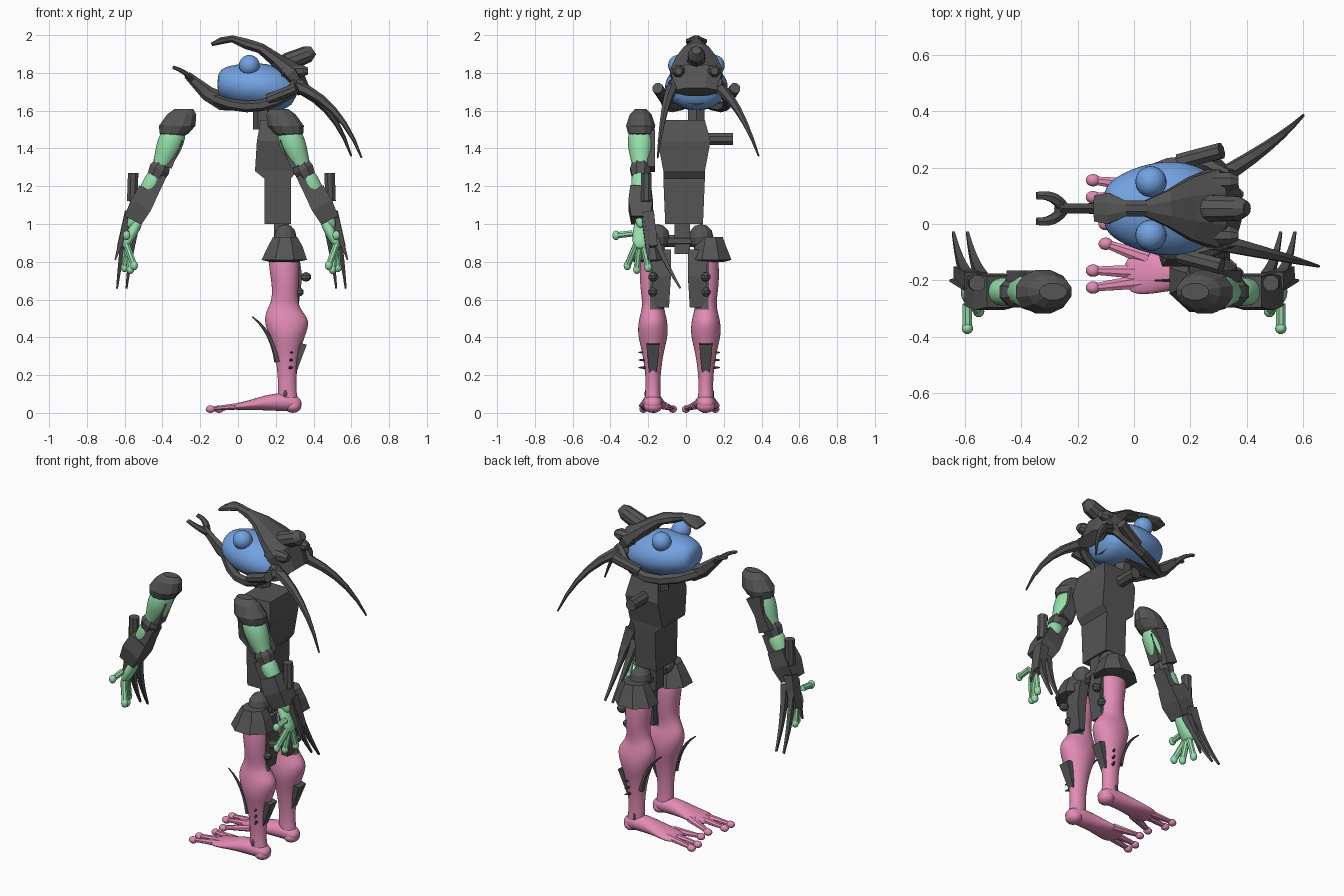
import bpy, bmesh, math
from mathutils import Vector

cube = bpy.data.objects.get("Cube")
if cube:
    bpy.data.objects.remove(cube)


def material(name, *color):
    mat = bpy.data.materials.new(name)
    mat.use_nodes = True
    mat.diffuse_color = (*color, 1)
    shader = mat.node_tree.nodes["Principled BSDF"]
    shader.inputs["Base Color"].default_value = (*color, 1)
    return mat


DARK = material("charcoal armour", .09, .09, .09)
BLUE = material("blue skin", .17, .36, .75)
PINK = material("pink skin", .76, .26, .46)
GREEN = material("green skin", .3, .74, .4)

# Centre planes of the head, torso, arm and leg
HEAD_Y, TORSO_Y, ARM_Y, LEG_Y = .055, -.01, -.24, -.175

# Mirror settings: axis index, sum of the two coordinates, name prefixes
ARMS = (0, -.07, "left_", "right_")
LEGS = (1, -.07, "front_", "back_")
HEAD = (1, HEAD_Y * 2, "front_", "back_")


def finish(name, bm, mats, smooth, subdiv, mirror):
    """Turn a bmesh into an object, plus a mirrored twin where asked."""
    for twin in range(2 if mirror else 1):
        if twin:
            axis, total = mirror[:2]
            for v in bm.verts:
                v.co[axis] = total - v.co[axis]
        bmesh.ops.recalc_face_normals(bm, faces=bm.faces)
        title = mirror[2 + twin] + name if mirror else name
        mesh = bpy.data.meshes.new(title)
        bm.to_mesh(mesh)
        for mat in mats:
            mesh.materials.append(mat)
        for poly in mesh.polygons:
            poly.use_smooth = smooth
        obj = bpy.data.objects.new(title, mesh)
        bpy.context.collection.objects.link(obj)
        if subdiv:
            modifier = obj.modifiers.new("Smooth surface", "SUBSURF")
            modifier.levels = modifier.render_levels = subdiv
    bm.free()


def skin(name, centres, radii, mat=DARK, sides=8, mirror=None, subdiv=0,
         upright=False, rule=None):
    """Skin elliptical rings that follow a path of centres."""
    bm = bmesh.new()
    grow = math.sqrt(2) if sides == 4 else 1
    rings = []
    for i, (centre, (wide, deep)) in enumerate(zip(centres, radii)):
        before, after = centres[max(i - 1, 0)], centres[min(i + 1, len(centres) - 1)]
        along = Vector((0, 0, 1)) if upright else (after - before).normalized()
        reference = Vector((1, 0, 0)) if abs(along.y) > .9 else Vector((0, 1, 0))
        u = reference.cross(along).normalized()
        v = along.cross(u)
        ring = []
        for k in range(sides):
            angle = math.tau * (k + .5) / sides
            offset = v * math.cos(angle) * wide + u * math.sin(angle) * deep
            ring.append(bm.verts.new(centre + offset * grow))
        rings.append(ring)
    for low, high in zip(rings, rings[1:]):
        for k in range(sides):
            n = (k + 1) % sides
            bm.faces.new((low[k], low[n], high[n], high[k]))
    bm.faces.new(rings[0])
    bm.faces.new(rings[-1])
    if rule:
        for face in bm.faces:
            face.material_index = int(rule(face.calc_center_median()))
    finish(name, bm, [mat, DARK] if rule else [mat], subdiv > 0, subdiv, mirror)


def loft(name, y, rows, **options):
    """Rings in one upright plane, given as x, z, width and optional depth."""
    centres = [Vector((row[0], y, row[1])) for row in rows]
    skin(name, centres, [(row[2], row[-1]) for row in rows], **options)


def arm_loft(name, rows, shift=0, y=ARM_Y, **options):
    """Rings on the bent arm line, given as z, width and optional depth."""
    def line(z):
        return .34 + shift + (1.3 - z) * (.4 if z > 1.3 else .52)
    loft(name, y, [(line(row[0]), *row) for row in rows], mirror=ARMS, **options)


def horn(name, start, end, radius, tip=None, bend=None, flat=1, **options):
    """Tapered rod, curved toward the bend point when one is given."""
    start, end = Vector(start), Vector(end)
    middle = Vector(bend) if bend else (start + end) / 2
    tip = radius if tip is None else tip
    steps = 6 if bend else 1
    centres, radii = [], []
    for i in range(steps + 1):
        t = i / steps
        centres.append(start.lerp(middle, t).lerp(middle.lerp(end, t), t))
        r = radius + (tip - radius) * t
        radii.append((r, r * flat))
    skin(name, centres, radii, **options)


def ball(name, centre, radii, mat=DARK, segments=16, mirror=None):
    bm = bmesh.new()
    bmesh.ops.create_uvsphere(bm, u_segments=segments, v_segments=segments // 2, radius=1)
    for v in bm.verts:
        v.co = Vector(c + a * r for c, a, r in zip(centre, v.co, radii))
    finish(name, bm, [mat], mat != DARK, 0, mirror)


# Torso, neck and pelvis
loft("torso", TORSO_Y, [(.21, 1, .1, .07), (.21, 1.24, .11, .07), (.2, 1.28, .11),
                        (.21, 1.44, .14, .11), (.21, 1.55, .11, .09)],
     sides=4, upright=True)
horn("shoulder_peg", (.2, .1, 1.45), (.2, .25, 1.45), .035)
horn("neck", (.13, HEAD_Y, 1.5), (.13, HEAD_Y, 1.7), .05, sides=6)
horn("pelvis", (.23, -.02, .84), (.23, -.02, 1.02), .04, sides=4)
horn("hip_bar", (.24, LEG_Y, .91), (.24, .1, .91), .035)

# Head and eyes
loft("skull", HEAD_Y, [(-.11, 1.75, .06, .05), (-.08, 1.75, .11, .09), (.02, 1.735, .16, .12),
                       (.13, 1.73, .18, .13), (.23, 1.71, .16, .12), (.31, 1.67, .1, .07)],
     mat=BLUE, sides=12, subdiv=2)
ball("eye", (.06, -.04, 1.84), (.055, .055, .055), BLUE, 24, HEAD)

# Helmet: crest with a flared front, hood and jaw with a forked chin
loft("crest_hood", HEAD_Y, [(-.14, 1.95, .05, .01), (-.09, 1.97, .06, .02), (-.03, 1.98, .03, .02),
                            (.04, 1.955, .03), (.12, 1.93, .07, .03), (.2, 1.87, .12, .04),
                            (.28, 1.8, .15, .07), (.35, 1.7, .12, .04)])
horn("cheek_guard", (.34, -.06, 1.75), (-.12, .05, 1.66), .025,
     bend=(.14, -.2, 1.55), flat=1.2, sides=6, mirror=HEAD)
loft("chin_blade", HEAD_Y, [(.02, 1.63, .05, .03), (-.08, 1.65, .03, .05),
                            (-.16, 1.69, .02, .04), (-.27, 1.79, .02)], sides=6)
horn("chin_fork", (-.25, HEAD_Y, 1.77), (-.345, .01, 1.83), .025, .015,
     bend=(-.28, 0, 1.81), flat=.6, sides=6, mirror=HEAD)
loft("jaw_underside", HEAD_Y, [(-.02, 1.63, .06, .02), (.14, 1.62, .08, .02),
                               (.28, 1.65, .05, .02)], sides=6)
for x in (-.02, .01):
    horn("chin_pipe", (x, HEAD_Y, 1.66), (x, HEAD_Y, 1.6), .01)
horn("cheek_pipe", (.16, -.11, 1.66), (.31, -.15, 1.72), .03, mirror=HEAD)

# Rear horns and whip feelers
loft("top_horn", HEAD_Y, [(.22, 1.82, .05), (.27, 1.86, .05), (.37, 1.9, .045),
                          (.4, 1.92, .025)], sides=10)
loft("side_horn", -.04, [(.23, 1.81, .035), (.34, 1.81, .035), (.37, 1.81, .02)], mirror=HEAD)
horn("front_feeler", (.28, -.06, 1.74), (.655, -.15, 1.35), .035, .005,
     bend=(.54, -.12, 1.66), sides=6)
horn("back_feeler", (.28, .15, 1.74), (.6, .385, 1.36), .035, .005,
     bend=(.5, .28, 1.66), sides=6)

# Upper arms
arm_loft("shoulder_pad", [(1.61, .03, .05), (1.58, .06, .08), (1.52, .08, .1),
                          (1.48, .07, .08), (1.45, .04)], sides=12, upright=True)
arm_loft("upper_arm", [(1.53, .05), (1.46, .075), (1.39, .07), (1.32, .05), (1.26, .04)],
         mat=GREEN, sides=10, subdiv=2)
arm_loft("inner_brace", [(1.48, .02, .05), (1.38, .02, .03), (1.29, .02, .04)],
         y=-.185, sides=4)
arm_loft("rear_brace", [(1.45, .04, .02), (1.3, .04, .02)], shift=-.04, sides=4)
arm_loft("elbow_guard", [(1.34, .04), (1.29, .06), (1.25, .05)])

# Forearms
arm_loft("forearm", [(1.28, .05), (1.21, .06), (1.1, .04), (.97, .03)],
         mat=GREEN, subdiv=2)
arm_loft("elbow_strut", [(1.26, .045, .025), (1.13, .05, .03)], shift=-.03, sides=4)
arm_loft("gauntlet", [(1.18, .055), (1.1, .065, .06), (1.02, .05)], sides=4)
horn("gauntlet_pipe", (.485, -.21, 1.27), (.49, -.21, 1.12), .03, mirror=ARMS)
horn("hand_guard", (.5, -.2, 1.06), (.55, -.17, .88), .03, .02, sides=4, mirror=ARMS)
horn("wrist_spike", (.51, -.21, 1.03), (.58, -.2, .81), .025, .004, sides=4, mirror=ARMS)
for x in (.52, .57):
    horn("long_claw", (x - .05, -.19, 1), (x, -.03, .66), .02, .005,
         bend=(x - .02, -.14, .84), sides=4, mirror=ARMS)

# Hands: thumb first, then three fingers
arm_loft("palm", [(1.04, .03), (.95, .05, .035), (.86, .05, .02)], shift=-.03,
         mat=GREEN, subdiv=1)
for root, x, y, z in ((.95, .52, -.37, .94), (.89, .48, -.31, .78),
                      (.89, .5, -.26, .76), (.89, .53, -.2, .77)):
    tip = (x, y, z)
    horn("finger", (.52, ARM_Y + (y - ARM_Y) / 3, root), tip, .018, mat=GREEN, mirror=ARMS)
    ball("fingertip", tip, (.02, .02, .025), GREEN, mirror=ARMS)

# Legs, dark along the inner rear of the thigh
loft("leg", LEG_Y, [(.25, .92, .05, .06), (.24, .82, .07, .09), (.25, .7, .075),
                    (.25, .6, .06, .07), (.24, .55, .06, .09), (.26, .49, .08, .13),
                    (.26, .41, .085, .1), (.26, .33, .06, .07), (.26, .2, .04, .05),
                    (.26, .1, .04, .05), (.27, .04, .05, .06)],
     mat=PINK, sides=12, mirror=LEGS, subdiv=2, upright=True,
     rule=lambda c: c.z > .55 and c.y > LEG_Y and c.x > .25)
ball("hip_joint", (.25, -.15, .93), (.06, .065, .07), segments=12, mirror=LEGS)
loft("thigh_cuff", -.2, [(.25, .93, .07), (.25, .88, .09, .1), (.245, .81, .12, .13),
                         (.24, .8, .08)], mirror=LEGS, upright=True)
loft("thigh_plate", -.13, [(.29, .86, .05, .03), (.31, .72, .05, .03), (.3, .56, .04, .02)],
     sides=4, mirror=LEGS)

# Knobs, shin blade and calf pack
for z in (.72, .64):
    ball("thigh_knob", (z / 2, LEG_Y, z), (.03, .025, .025), segments=10, mirror=LEGS)
horn("shin_blade", (.21, -.2, .27), (.075, -.2, .51), .018, .003,
     bend=(.18, -.2, .43), sides=6, mirror=LEGS)
horn("calf_pack", (.33, LEG_Y, .37), (.29, LEG_Y, .22), .035, .02, sides=4, mirror=LEGS)
for z in (.24, .28, .32):
    horn("calf_spike", (.27, -.2, z), (.29, -.25, z), .012, .003, mirror=LEGS)
ball("ankle_stud", (.25, -.21, .1), (.012, .01, .025), segments=10, mirror=LEGS)

# Feet
loft("foot", LEG_Y, [(.34, .04, .04, .03), (.27, .06, .055), (.15, .055, .06, .045),
                     (.06, .04, .08, .025), (-.04, .03, .08, .018)],
     mat=PINK, sides=10, mirror=LEGS, subdiv=2)
ball("heel", (.29, LEG_Y, .035), (.045, .05, .035), PINK, mirror=LEGS)
for x, y in ((-.1, -.07), (-.145, -.165), (-.145, -.225)):
    horn("toe", (.05, LEG_Y + (y - LEG_Y) / 2, .04), (x, y, .022), .03, .015,
         flat=.7, mat=PINK, mirror=LEGS)
    ball("toe_tip", (x, y, .02), (.026, .022, .02), PINK, mirror=LEGS)
